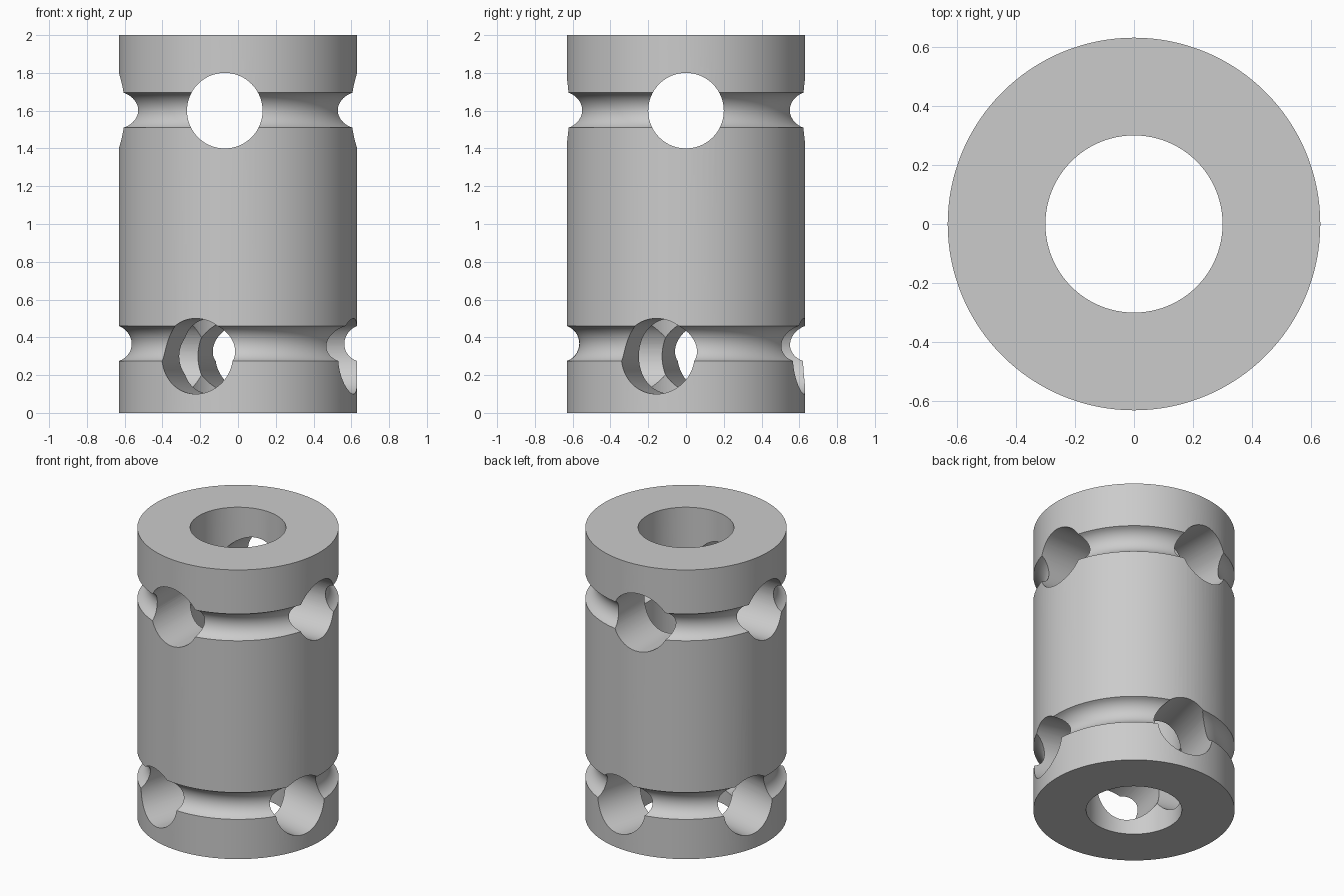
import bpy
import bmesh
import math
from mathutils import Matrix, Vector

cube = bpy.data.objects.get("Cube")
if cube:
    bpy.data.objects.remove(cube, do_unlink=True)

RADIUS, BORE, HEIGHT = 0.631, 0.30, 2.0
HOLE_RADIUS = 0.2
SEGMENTS = 128

grey = bpy.data.materials.new("plain grey")
grey.use_nodes = True
grey.diffuse_color = (0.6, 0.6, 0.6, 1)
grey.node_tree.nodes["Principled BSDF"].inputs["Base Color"].default_value = (0.6, 0.6, 0.6, 1)


def add_object(name, bm):
    mesh = bpy.data.meshes.new(name)
    bm.to_mesh(mesh)
    bm.free()
    mesh.materials.append(grey)
    obj = bpy.data.objects.new(name, mesh)
    bpy.context.collection.objects.link(obj)
    return obj


def groove(z, half_width=0.0925, depth=0.066, steps=14):
    """Arc cut into the outer wall, listed from bottom to top."""
    r = (half_width ** 2 + depth ** 2) / (2 * depth)
    centre = RADIUS - depth + r
    reach = math.asin(half_width / r)
    angles = [reach * (2 * i / steps - 1) for i in range(steps + 1)]
    return [(centre - r * math.cos(a), z + r * math.sin(a)) for a in angles]


def lathe(name, profile):
    bm = bmesh.new()
    verts = [bm.verts.new((x, 0, z)) for x, z in profile]
    edges = [bm.edges.new((verts[i - 1], verts[i])) for i in range(len(verts))]
    bmesh.ops.spin(bm, geom=verts + edges, cent=(0, 0, 0), axis=(0, 0, 1),
                   angle=math.tau, steps=SEGMENTS, use_duplicate=False)
    bmesh.ops.remove_doubles(bm, verts=bm.verts, dist=0.0001)
    bmesh.ops.recalc_face_normals(bm, faces=bm.faces)
    return add_object(name, bm)


def drill(body, base, direction, turn):
    """Bore a round hole right through the body, then remove the cutter."""
    bm = bmesh.new()
    bmesh.ops.create_cone(bm, cap_ends=True, segments=96, radius1=HOLE_RADIUS,
                          radius2=HOLE_RADIUS, depth=2)
    aim = Vector((0, 0, 1)).rotation_difference(Vector(direction)).to_matrix().to_4x4()
    place = Matrix.Rotation(turn, 4, "Z") @ Matrix.Translation(base) @ aim
    bmesh.ops.transform(bm, matrix=place, verts=bm.verts)
    cutter = add_object("hole_cutter", bm)
    cutter.hide_render = True
    mod = body.modifiers.new("hole", "BOOLEAN")
    mod.operation = "DIFFERENCE"
    mod.solver = "EXACT"
    mod.object = cutter
    bpy.ops.object.modifier_apply(modifier=mod.name)
    bpy.data.objects.remove(cutter, do_unlink=True)


# Hollow sleeve with a round groove near each end
profile = [(BORE, 0), (RADIUS, 0), *groove(0.3675), *groove(1.6025),
           (RADIUS, HEIGHT), (BORE, HEIGHT)]
sleeve = lathe("grooved_sleeve", profile)
bpy.ops.object.select_all(action="DESELECT")
bpy.context.view_layer.objects.active = sleeve
sleeve.select_set(True)

# Crossed holes at each groove, the lower pair turned about the axis
for z, turn in ((1.6, 0), (0.3, math.radians(-14.4))):
    drill(sleeve, (-0.07, 0, z), (0, 1, 0), turn)
    drill(sleeve, (0, 0, z), (1, 0, 0), turn)

bpy.ops.object.shade_smooth_by_angle(angle=math.radians(30))
